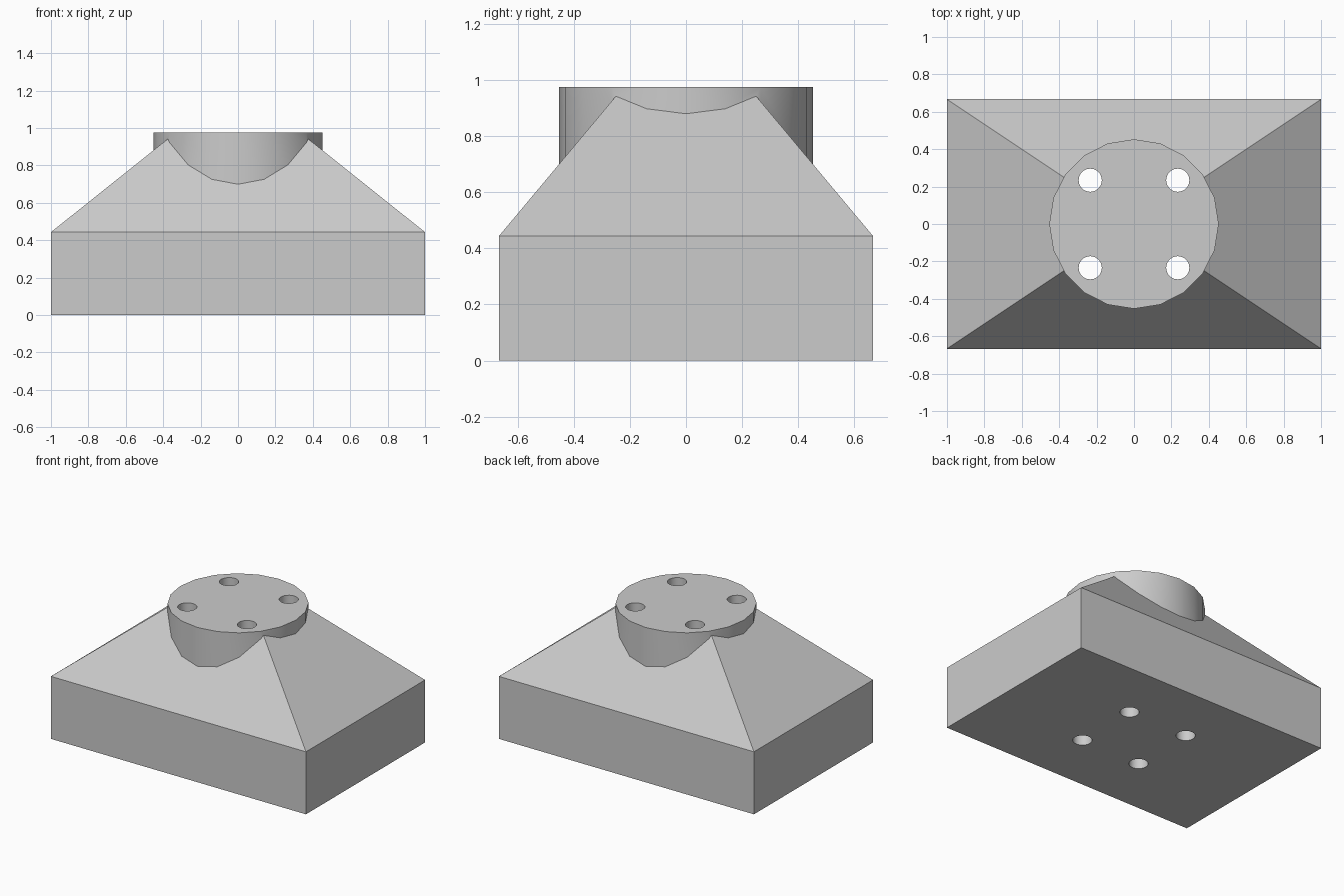
import bpy
import bmesh
from math import pi
from mathutils import Matrix

HALF_X, HALF_Y = 1.0, 0.667
BASE_H, SHOULDER_H, TOP_H = 0.443, 0.96, 0.975
SHRINK = 0.352            # size of the taper's top relative to the base
BOSS_R, HOLE_R, HOLE_POS = 0.453, 0.062, 0.234

cube = bpy.data.objects.get("Cube")
if cube:
    bpy.data.objects.remove(cube, do_unlink=True)

grey = bpy.data.materials.new("light_grey")
grey.use_nodes = True
colour = (0.6, 0.6, 0.6, 1)
grey.diffuse_color = colour
grey.node_tree.nodes["Principled BSDF"].inputs["Base Color"].default_value = colour


def add_object(name, bm):
    mesh = bpy.data.meshes.new(name)
    bmesh.ops.recalc_face_normals(bm, faces=bm.faces[:])
    bm.to_mesh(mesh)
    bm.free()
    mesh.materials.append(grey)
    obj = bpy.data.objects.new(name, mesh)
    bpy.context.collection.objects.link(obj)
    return obj


def cylinder(name, radius, z0, z1, sides, x=0, y=0):
    bm = bmesh.new()
    place = Matrix.Translation((x, y, (z0 + z1) / 2)) @ Matrix.Rotation(pi / 2, 4, "Z")
    bmesh.ops.create_cone(bm, cap_ends=True, segments=sides, radius1=radius,
                          radius2=radius, depth=z1 - z0, matrix=place)
    return add_object(name, bm)


def combine(target, other, operation):
    mod = target.modifiers.new(operation.lower(), "BOOLEAN")
    mod.operation, mod.object, mod.solver = operation, other, "EXACT"
    bpy.context.view_layer.objects.active = target
    bpy.ops.object.modifier_apply(modifier=mod.name)
    bpy.data.objects.remove(other, do_unlink=True)


# Rectangular base with a tapered upper half
bm = bmesh.new()
rings = []
for z, s in ((0, 1), (BASE_H, 1), (SHOULDER_H, SHRINK)):
    rings.append([bm.verts.new((sx * HALF_X * s, sy * HALF_Y * s, z))
                  for sx, sy in ((-1, -1), (1, -1), (1, 1), (-1, 1))])
for low, high in zip(rings, rings[1:]):
    for i in range(4):
        j = (i + 1) % 4
        bm.faces.new((low[i], low[j], high[j], high[i]))
bm.faces.new(rings[0])
bm.faces.new(rings[-1])
block = add_object("tapered_mounting_block", bm)

# Round boss rising out of the taper
combine(block, cylinder("round_boss", BOSS_R, BASE_H / 2, TOP_H, 20), "UNION")

# Four bolt holes running right through
for sx in (-1, 1):
    for sy in (-1, 1):
        hole = cylinder("bolt_hole", HOLE_R, -0.1, TOP_H + 0.1, 24,
                        sx * HOLE_POS, sy * HOLE_POS)
        combine(block, hole, "DIFFERENCE")

bpy.ops.object.select_all(action="DESELECT")
block.select_set(True)
bpy.context.view_layer.objects.active = block
bpy.ops.object.shade_smooth_by_angle(angle=pi / 7)
